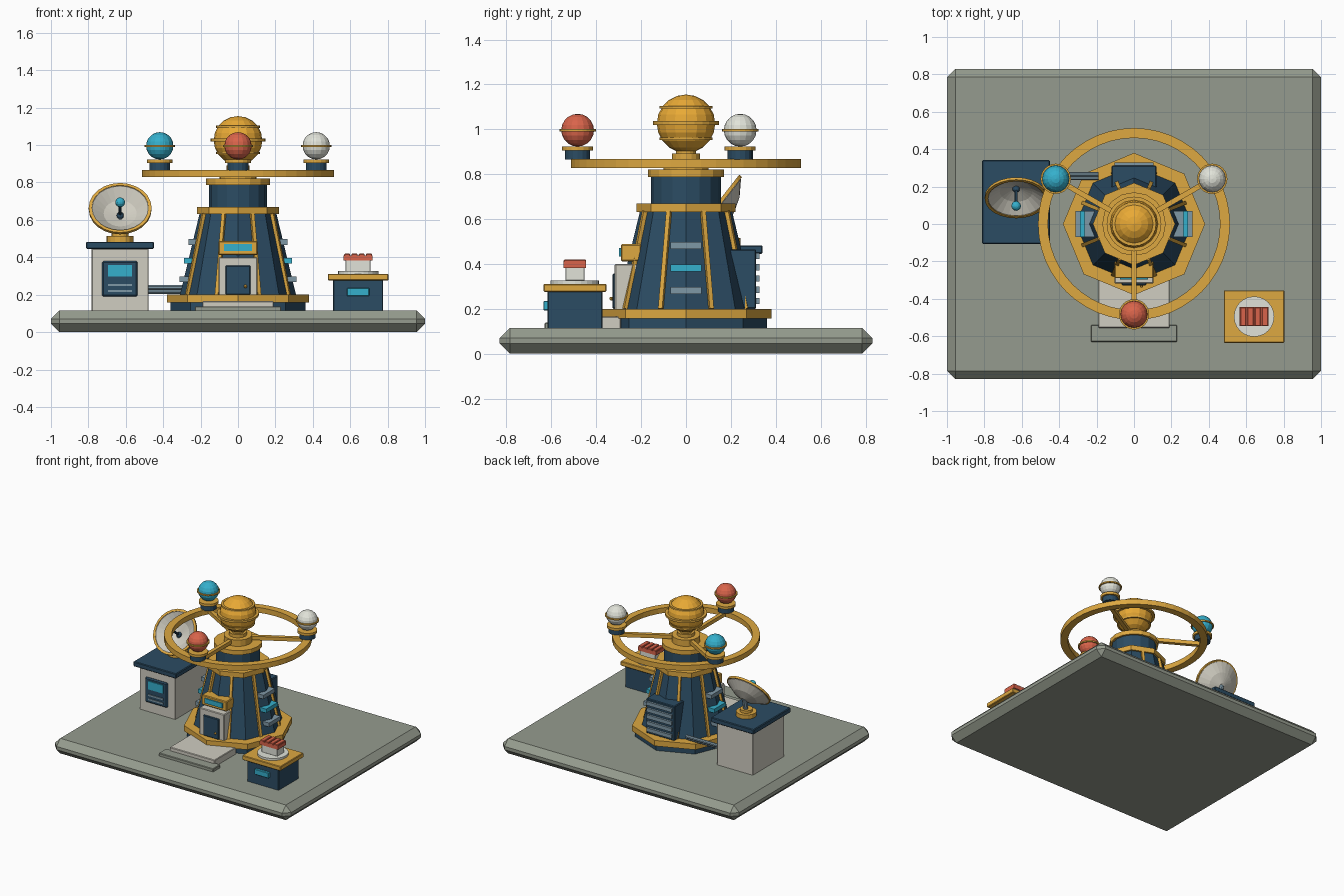
import bpy, bmesh
from math import sin, cos, pi, radians
from mathutils import Vector, Matrix

if "Cube" in bpy.data.objects:
    bpy.data.objects.remove(bpy.data.objects["Cube"])

def mat(name, hexcol):
    c = [((hexcol >> s) & 255) / 255 for s in (16, 8, 0)]
    m = bpy.data.materials.new(name)
    m.diffuse_color = [x ** 2.2 for x in c] + [1]
    m.use_nodes = True
    m.node_tree.nodes["Principled BSDF"].inputs["Base Color"].default_value = m.diffuse_color
    return m

NAVY, GOLD = mat("navy", 0x2F4D63), mat("gold", 0xDDA743)
AMBER, STONE = mat("amber", 0xE8A838), mat("stone", 0x949A8D)
CREAM, CYAN = mat("cream", 0xCFCCC0), mat("cyan", 0x38AECB)
RED, STEEL = mat("red", 0xD8644C), mat("steel", 0x7E97A5)
WHITE = mat("white", 0xE0E2D8)

def finish(name, bm, m):
    me = bpy.data.meshes.new(name)
    bmesh.ops.recalc_face_normals(bm, faces=bm.faces[:])
    bm.to_mesh(me)
    bm.free()
    me.materials.append(m)
    o = bpy.data.objects.new(name, me)
    bpy.context.collection.objects.link(o)
    return o

def box(name, x, y, z, m, bevel=0):
    """Box from (min, max) pairs, optionally chamfered."""
    bm = bmesh.new()
    bmesh.ops.create_cube(bm, size=1)
    for v in bm.verts:
        v.co = [(r[0] + r[1]) / 2 + c * (r[1] - r[0]) for r, c in zip((x, y, z), v.co)]
    if bevel:
        bmesh.ops.bevel(bm, geom=bm.edges[:], offset=bevel, segments=1, affect='EDGES')
    return finish(name, bm, m)

def lathe(name, profile, m, n=24, at=(0, 0, 0), tilt=0, closed=False):
    """Spin a (radius, height) profile around z; vertices lie on the axes."""
    bm = bmesh.new()
    rings = [[bm.verts.new((r * cos(2 * pi * i / n), r * sin(2 * pi * i / n), z))
              for i in range(n)] for r, z in profile]
    pairs = list(zip(rings, rings[1:])) + ([(rings[-1], rings[0])] if closed else [])
    for a, b in pairs:
        for i in range(n):
            j = (i + 1) % n
            bm.faces.new((a[i], a[j], b[j], b[i]))
    if not closed:
        bm.faces.new(rings[0])
        bm.faces.new(rings[-1])
    bm.transform(Matrix.Translation(at) @ Matrix.Rotation(tilt, 4, 'X'))
    return finish(name, bm, m)

def disc(name, r, z0, z1, m, n=24, xy=(0, 0), r2=None):
    return lathe(name, [(r, z0), (r if r2 is None else r2, z1)], m, n, (*xy, 0))

def ring(name, r0, r1, h, m, at, n=24, tilt=0):
    return lathe(name, [(r0, -h), (r1, -h), (r1, h), (r0, h)], m, n, at, tilt, True)

def ball(name, r, at, m, seg=16, rings=10):
    bm = bmesh.new()
    bmesh.ops.create_uvsphere(bm, u_segments=seg, v_segments=rings, radius=r,
                              matrix=Matrix.Translation(at))
    return finish(name, bm, m)

def bar(name, a, b, w, m, n=4):
    """Straight bar between two points."""
    a, b = Vector(a), Vector(b)
    bm = bmesh.new()
    rot = (b - a).to_track_quat('Z', 'Y').to_matrix().to_4x4()
    bmesh.ops.create_cone(bm, cap_ends=True, segments=n, radius1=w, radius2=w,
                          depth=(b - a).length, matrix=Matrix.Translation((a + b) / 2) @ rot
                          @ Matrix.Rotation(pi / n, 4, 'Z'))
    return finish(name, bm, m)

# Base slab
box("base_slab", (-1, 1), (-.83, .83), (0, .115), STONE, .045)

# Octagonal tower
disc("tower_plinth", .36, .11, .157, NAVY, 8)
disc("plinth_band", .38, .157, .2, GOLD, 8)
disc("tower_body", .31, .2, .635, NAVY, 8, r2=.205)
disc("tower_collar", .22, .632, .67, GOLD, 8)
disc("drum", .155, .67, .79, NAVY, 16)
disc("drum_cap", .17, .787, .82, GOLD, 16)
for i in range(8):
    a = pi / 8 + i * pi / 4
    bar("tower_rib", (.292 * cos(a), .292 * sin(a), .2),
        (.198 * cos(a), .198 * sin(a), .635), .014, GOLD)

# Side window slots
for s in (-1, 1):
    for z, m in ((.282, STEEL), (.382, CYAN), (.482, STEEL)):
        r = .31 - .24 * (z - .2) + .022
        box("side_slot", sorted((s * (r - .07), s * r)), (-.07, .07), (z - .015, z + .015), m)

# Front door, sign and steps
box("door_frame", (-.105, .105), (-.318, -.2), (.165, .4), CREAM, .005)
box("door", (-.067, .067), (-.328, -.3), (.2, .357), NAVY, .005)
ball("door_knob", .009, (.04, -.332, .245), GOLD, 8, 6)
box("sign", (-.105, .105), (-.29, -.2), (.412, .488), GOLD, .005)
box("sign_screen", (-.075, .075), (-.298, -.28), (.433, .47), CYAN)
box("upper_step", (-.19, .19), (-.555, -.29), (.11, .165), CREAM, .004)
box("lower_step", (-.23, .23), (-.63, -.54), (.11, .138), STONE, .004)

# Rear vent
box("vent_panel", (-.12, .12), (.19, .312), (.2, .465), NAVY, .005)
for k in range(5):
    z = .235 + k * .05
    box("vent_slat", (-.105, .105), (.3, .328), (z - .014, z + .014), STEEL)

# Orbit ring, hub and central globe
ring("orbit_ring", .46, .513, .02, GOLD, (0, 0, .848), 48)
disc("hub", .1, .815, .868, GOLD, 16)
disc("globe_neck", .045, .86, .92, GOLD, 16)
disc("globe_collar", .062, .868, .892, GOLD, 16)
ball("globe", .13, (0, 0, 1.025), AMBER)
ring("globe_band", .12, .146, .008, GOLD, (0, 0, 1.028))
for s in (-1, 1):
    ring("globe_band", .095, .118, .006, GOLD, (0, 0, 1.028 + s * .07))

# Spokes and orbiting globes
for deg, m in ((-90, RED), (30, WHITE), (150, CYAN)):
    c, s = cos(radians(deg)), sin(radians(deg))
    x, y = .483 * c, .483 * s
    bar("spoke", (.08 * c, .08 * s, .848), (.47 * c, .47 * s, .848), .02, GOLD)
    disc("globe_stand", .056, .865, .906, NAVY, 16, (x, y))
    disc("stand_disc", .069, .905, .924, GOLD, 16, (x, y))
    ball("small_globe", .073, (x, y, .996), m)
    ring("small_globe_band", .066, .081, .005, GOLD, (x, y, .996))

# Equipment cabinet
box("cabinet", (-.782, -.478), (-.075, .31), (.11, .447), CREAM, .004)
box("cabinet_top", (-.812, -.45), (-.107, .342), (.445, .483), NAVY, .005)
box("cabinet_panel", (-.727, -.537), (-.09, -.07), (.19, .38), NAVY, .008)
box("cabinet_screen", (-.695, -.567), (-.097, -.08), (.297, .36), CYAN)
for z in (.22, .252):
    box("cabinet_slat", (-.695, -.567), (-.096, -.08), (z - .006, z + .006), STEEL)
for y, z in ((.246, .216), (.267, .239)):
    bar("pipe", (-.5, y, z), (-.19, y, z), .013, STEEL, 8)

# Tilted dish with feed
T = radians(52)
C, N = Vector((-.63, .14, .66)), Vector((0, -sin(T), cos(T)))
lathe("dish", [(.02, -.078), (.09, -.055), (.158, -.01), (.16, .004), (.15, .004),
               (.088, -.042), (.015, -.066)], CREAM, 24, C, T)
ring("dish_rim", .152, .168, .008, GOLD, C, 24, T)
bar("dish_feed", C - N * .07, C + N * .05, .009, NAVY, 8)
ball("dish_nub", .02, C - N * .06, NAVY, 10, 6)
ball("feed_tip", .026, C + N * .055, CYAN, 12, 8)
disc("dish_foot", .072, .48, .515, GOLD, 16, (-.63, .17))
disc("dish_foot_top", .045, .515, .535, GOLD, 16, (-.63, .17))
bar("dish_post", (-.63, .17, .5), C - N * .07, .018, STEEL, 8)

# Small corner kiosk
X, Y = .642, -.495
box("kiosk", (X - .134, X + .134), (Y - .122, Y + .122), (.11, .28), NAVY, .004)
box("kiosk_top", (X - .162, X + .162), (Y - .14, Y + .14), (.276, .311), GOLD, .004)
box("kiosk_screen", (X - .06, X + .06), (Y - .14, Y - .11), (.193, .235), CYAN, .003)
disc("kiosk_disc", .108, .31, .327, WHITE, 24, (X, Y))
box("kiosk_block", (X - .067, X + .067), (Y - .043, Y + .043), (.325, .386), WHITE, .003)
box("kiosk_lid", (X - .077, X + .077), (Y - .05, Y + .05), (.383, .41), RED)
for k in range(4):
    x = X - .058 + k * .0387
    box("lid_ridge", (x - .016, x + .016), (Y - .05, Y + .05), (.405, .419), RED, .003)
